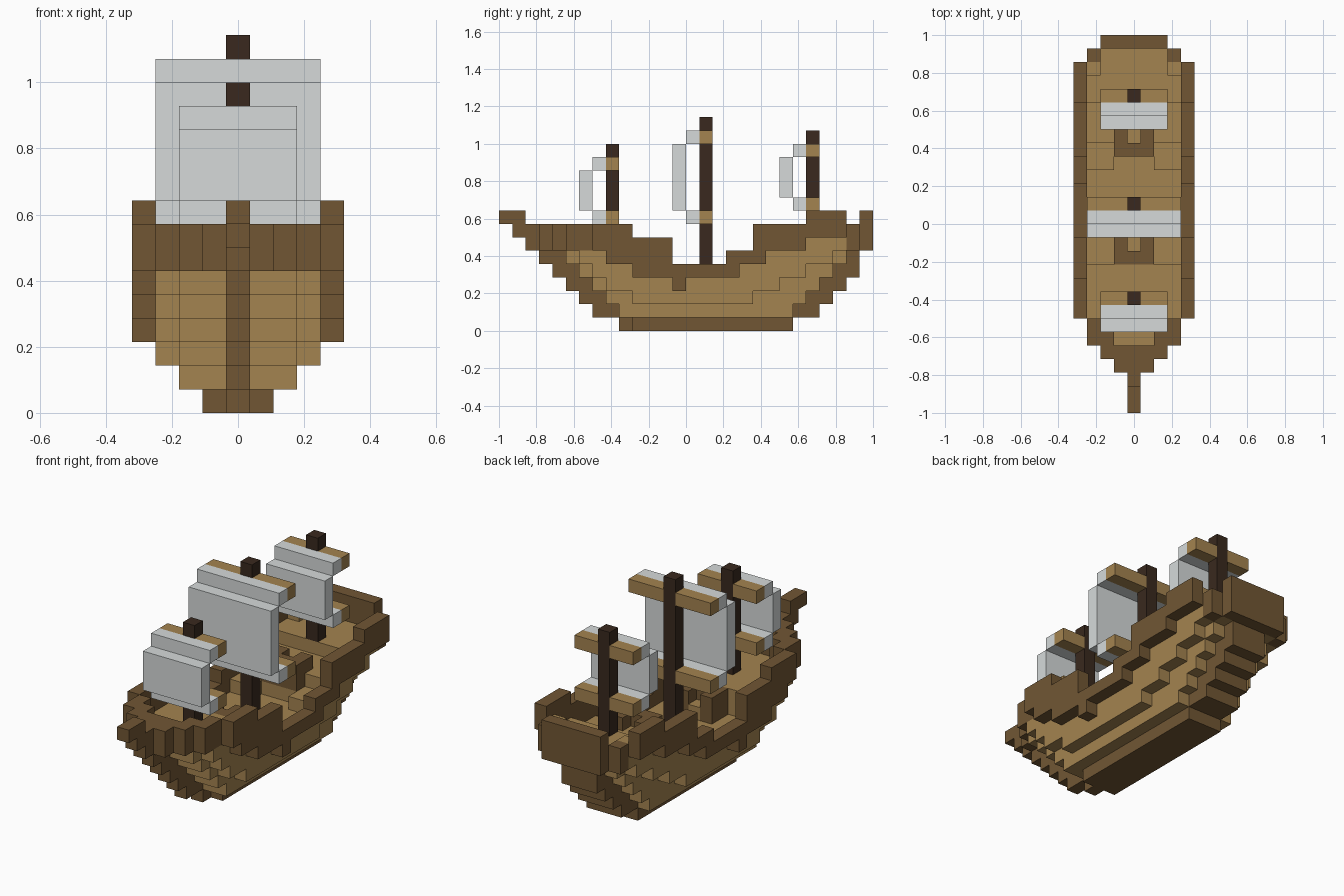
import bpy
import bmesh

cube = bpy.data.objects.get("Cube")
if cube:
    bpy.data.objects.remove(cube, do_unlink=True)

U = 1 / 14  # block size


def material(name, rgb):
    m = bpy.data.materials.new(name)
    m.use_nodes = True
    m.diffuse_color = (*rgb, 1)
    m.node_tree.nodes["Principled BSDF"].inputs["Base Color"].default_value = (*rgb, 1)
    return m


TAN = material("light planks", (0.37, 0.228, 0.08))
BROWN = material("brown timber", (0.166, 0.094, 0.034))
DARK = material("dark mast wood", (0.041, 0.022, 0.013))
CLOTH = material("grey sailcloth", (0.67, 0.7, 0.7))


def prism(name, outline, k0, k1, mat):
    """Extrude a plan outline (block units) from row k0 through row k1."""
    bm = bmesh.new()
    base = [bm.verts.new((x * U, y * U - 1, k0 * U)) for x, y in outline]
    face = bm.faces.new(base)
    ext = bmesh.ops.extrude_face_region(bm, geom=[face])
    for v in ext["geom"]:
        if isinstance(v, bmesh.types.BMVert):
            v.co.z = (k1 + 1) * U
    bmesh.ops.recalc_face_normals(bm, faces=bm.faces)
    mesh = bpy.data.meshes.new(name)
    bm.to_mesh(mesh)
    bm.free()
    mesh.materials.append(mat)
    ob = bpy.data.objects.new(name, mesh)
    bpy.context.scene.collection.objects.link(ob)
    return ob


def box(name, i0, i1, j0, j1, k0, k1, mat):
    """Box over inclusive block ranges; i counts outward from the centre line."""
    a, b = i0 - 0.5, i1 + 0.5
    return prism(name, [(a, j0), (b, j0), (b, j1 + 1), (a, j1 + 1)], k0, k1, mat)


def pair(name, i0, i1, j0, j1, k0, k1, mat):
    box("left_" + name, i0, i1, j0, j1, k0, k1, mat)
    box("right_" + name, -i1, -i0, j0, j1, k0, k1, mat)


def course(name, spans, k, mat, lo=0, hi=27):
    """Stepped hull layer: spans[w] is the (first, last) block at half-width w."""
    side, last = [], None
    first = max(lo, min(s[0] for s in spans.values()))
    end = min(hi, max(s[1] for s in spans.values()))
    for j in range(first, end + 1):
        w = max(w for w, (a, b) in spans.items() if a <= j <= b)
        if w != last:
            if last is not None:
                side.append((last + 0.5, j))
            side.append((w + 0.5, j))
            last = w
    side.append((last + 0.5, end + 1))
    prism(name, side + [(-x, y) for x, y in reversed(side)], k, k, mat)


# Hull layers, stepping outward as they rise
course("keel_layer", {0: (9, 21), 1: (10, 21)}, 0, BROWN)
course("bilge_layer", {2: (9, 21)}, 1, TAN)
course("lower_hull", {2: (8, 22), 3: (10, 18)}, 2, TAN)
course("main_deck", {2: (7, 23), 3: (8, 20)}, 3, TAN)
upper = {2: (6, 24), 3: (7, 22)}
course("fore_hull", upper, 4, TAN, hi=10)
course("aft_step", upper, 4, TAN, lo=19)
pair("aft_ledge", 2, 3, 18, 18, 4, 4, TAN)
top = {2: (5, 25), 3: (6, 24)}
course("fore_deck", top, 5, TAN, hi=10)
course("aft_deck", top, 5, TAN, lo=20)
course("stern_deck", {2: (23, 26), 3: (23, 25)}, 6, TAN)
pair("stern_corner", 3, 3, 25, 25, 7, 7, TAN)

# Narrow stem and broad sternpost, climbing with the hull
for k in range(1, 6):
    box("stem", 0, 0, 8 - k, 9 - k, k, k, BROWN)
    box("sternpost", -1, 1, 21 + k, min(22 + k, 26), k, k, BROWN)
box("stem_head", 0, 0, 2, 4, 6, 6, BROWN)
box("bowsprit", 0, 0, 1, 4, 7, 7, BROWN)
box("bowsprit_tip", 0, 0, 0, 1, 8, 8, BROWN)

# Bow and stern rails
for i in (1, 2, 3):
    pair("bow_rail", i, i, i + 2, i + 3, 6, 7, BROWN)
pair("quarter_rail", 3, 3, 26, 26, 6, 7, BROWN)
box("transom", -2, 2, 27, 27, 6, 8, BROWN)

# Side bulwarks: first block, last block, bottom row, top row
for j0, j1, low, high in ((7, 7, 6, 7), (8, 9, 5, 7), (10, 12, 4, 6), (13, 13, 3, 4),
                          (14, 16, 4, 4), (17, 17, 4, 5), (18, 18, 5, 5),
                          (19, 19, 5, 7), (20, 22, 6, 7), (23, 25, 7, 8)):
    pair("bulwark", 4, 4, j0, j1, low, high, BROWN)

# Hatch surrounds on the deck
for j, k in ((11, 4), (19, 5)):
    pair("hatch_side", 1, 1, j, j + 1, k, k + 1, BROWN)
    box("hatch_back", 0, 0, j, j, k, k + 1, BROWN)
    box("hatch_step", 0, 0, j + 1, j + 1, k, k, TAN)

# Masts with yards and billowing sails
for name, j, foot, head, low, high, w in (("fore", 8, 6, 13, 8, 12, 2),
                                          ("main", 15, 4, 15, 8, 14, 3),
                                          ("aft", 23, 7, 14, 9, 13, 2)):
    box(name + "_mast", 0, 0, j, j, foot, head, DARK)
    for k in (low, high):
        pair(name + "_yard", 1, w, j, j, k, k, TAN)
        box(name + "_sail_edge", -w, w, j - 1, j - 1, k, k, CLOTH)
    box(name + "_sail", -w, w, j - 2, j - 2, low + 1, high - 1, CLOTH)
